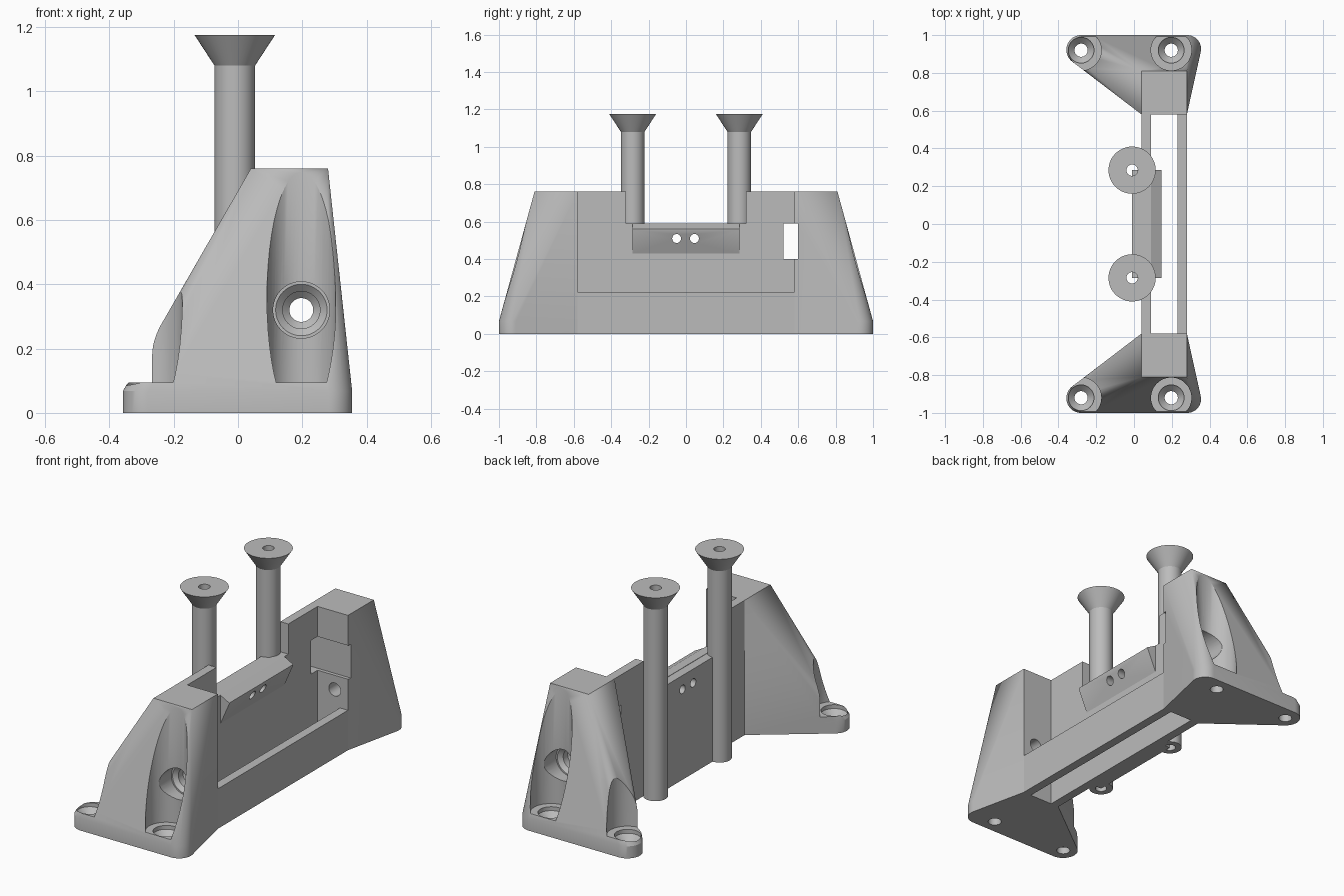
import bpy, bmesh
from math import cos, sin, pi, radians
from mathutils import Matrix, Vector

if "Cube" in bpy.data.objects:
    bpy.data.objects.remove(bpy.data.objects["Cube"])

grey = bpy.data.materials.new("plain grey")
grey.use_nodes = True
grey.diffuse_color = (0.5, 0.5, 0.5, 1)
grey.node_tree.nodes["Principled BSDF"].inputs["Base Color"].default_value = (0.5, 0.5, 0.5, 1)


def finish(bm, name):
    bmesh.ops.recalc_face_normals(bm, faces=bm.faces)
    mesh = bpy.data.meshes.new(name)
    bm.to_mesh(mesh)
    bm.free()
    mesh.materials.append(grey)
    obj = bpy.data.objects.new(name, mesh)
    bpy.context.collection.objects.link(obj)
    return obj


def hull(name, points):
    bm = bmesh.new()
    for p in points:
        bm.verts.new(p)
    out = bmesh.ops.convex_hull(bm, input=bm.verts)
    loose = {v for v in out["geom_interior"] + out["geom_unused"]
             if isinstance(v, bmesh.types.BMVert)}
    bmesh.ops.delete(bm, geom=list(loose), context="VERTS")
    bmesh.ops.dissolve_limit(bm, angle_limit=radians(0.5), verts=bm.verts, edges=bm.edges)
    return finish(bm, name)


def box(name, xs, ys, zs):
    return hull(name, [(x, y, z) for x in xs for y in ys for z in zs])


def lathe(name, profile, matrix, steps=48):
    """Revolve a closed (radius, height) profile about its local z axis."""
    bm = bmesh.new()
    verts = [bm.verts.new((r, 0, z)) for r, z in profile]
    edges = [bm.edges.new((verts[i - 1], v)) for i, v in enumerate(verts)
             if profile[i - 1][0] > 0 or profile[i][0] > 0]
    bmesh.ops.spin(bm, geom=verts + edges, cent=(0, 0, 0), axis=(0, 0, 1),
                   angle=2 * pi, steps=steps)
    bmesh.ops.remove_doubles(bm, verts=bm.verts, dist=1e-5)
    bm.transform(matrix)
    return finish(bm, name)


def activate(obj):
    bpy.ops.object.select_all(action="DESELECT")
    obj.select_set(True)
    bpy.context.view_layer.objects.active = obj


def cut(obj, cutters):
    activate(obj)
    for cutter in cutters:
        mod = obj.modifiers.new("cut", "BOOLEAN")
        mod.operation = "DIFFERENCE"
        mod.solver = "EXACT"
        mod.object = cutter
        bpy.ops.object.modifier_apply(modifier=mod.name)
        bpy.data.objects.remove(cutter)


def smooth(obj):
    activate(obj)
    bpy.ops.object.shade_smooth_by_angle(angle=radians(25))


def cable_slot():
    return box("slot_cutter", (-0.5, 0.5), (0.52, 0.60), (0.40, 0.59))


def wire_holes():
    turn = Matrix.Rotation(pi / 2, 4, "Y")
    return [lathe("hole_cutter", [(0, -0.5), (0.024, -0.5), (0.024, 0.5), (0, 0.5)],
                  Matrix.Translation((0, y, 0.51)) @ turn, 24) for y in (-0.05, 0.045)]


WALL_X, RAIL_X = (0.04, 0.09), (0.23, 0.28)
INNER, TOP = 0.58, 0.76

# Stepped clearance with countersunk screw hole, and stepped side bore
FOOT_SCREW = [(0, -0.1), (0.035, -0.1), (0.035, 0.04), (0.068, 0.073),
              (0.068, 0.095), (0.107, 0.095), (0.107, 1), (0, 1)]
SIDE_BORE = [(0, 0.5), (0.037, 0.5), (0.037, 0.67), (0.058, 0.69), (0.058, 0.73),
             (0.08, 0.75), (0.088, 0.75), (0.088, 1.1), (0, 1.1)]

# Flared end brackets
for side, label in ((-1, "front"), (1, "back")):
    pts = [(x, side * y, z) for x in (WALL_X[0], RAIL_X[1])
           for y, z in ((INNER, 0), (INNER, TOP), (0.81, TOP))]
    for cx, cy, r in ((-0.28, 0.922, 0.078), (0.282, 0.927, 0.073)):
        for i in range(48):
            a = 2 * pi * i / 48
            pts += [(cx + r * cos(a), side * (cy + r * sin(a)), z) for z in (0, 0.068)]
    bracket = hull(label + "_bracket", pts)
    cutters = [lathe("screw_cutter", FOOT_SCREW, Matrix.Translation((x, side * 0.92, 0)))
               for x in (-0.28, 0.197)]
    cutters.append(lathe("bore_cutter", SIDE_BORE, Matrix.Translation((0.197, 0, 0.32))
                         @ Matrix.Rotation(-side * pi / 2, 4, "X")))
    if side > 0:
        cutters.append(cable_slot())
    cut(bracket, cutters)
    smooth(bracket)

# Tall wall with a lowered middle, cable slot and wire holes
wall = box("tall_wall", WALL_X, (-INNER, INNER), (0, TOP))
cut(wall, [box("notch_cutter", (-0.2, 0.4), (-0.32, 0.32), (0.59, 1)),
           cable_slot()] + wire_holes())
smooth(wall)

# Low rail on the open side
box("low_rail", RAIL_X, (-INNER, INNER), (0, 0.225))

# Wedge-shaped catch on the inside of the wall
catch = hull("catch_wedge", [(x, y, z) for y in (-0.285, 0.285) for x, z in
                             ((0.09, 0.59), (0.145, 0.56), (0.145, 0.555), (0.09, 0.43))])
cut(catch, wire_holes())
smooth(catch)

# Web joining the posts to the wall
web = box("post_web", (-0.01, WALL_X[0]), (-0.285, 0.285), (0, 0.588))
cut(web, wire_holes())
smooth(web)

# Hollow posts with flared heads
POST = [(0.03, 0), (0.063, 0), (0.063, 1.08), (0.125, 1.175), (0.03, 1.175)]
for y, label in ((-0.285, "front"), (0.285, "back")):
    smooth(lathe(label + "_post", POST, Matrix.Translation((-0.01, y, 0))))
